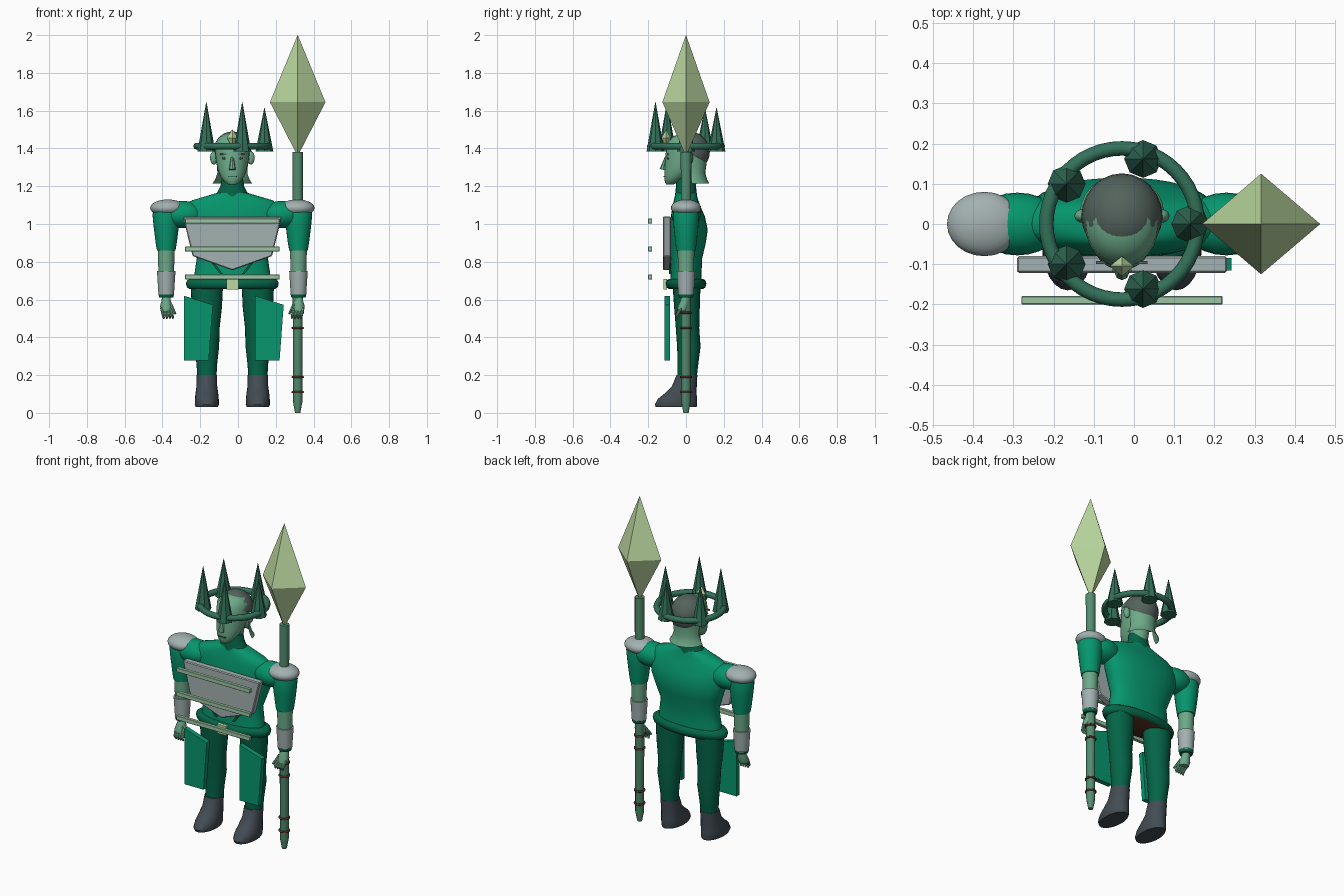
import bpy, bmesh, math
from mathutils import Vector, Matrix

if "Cube" in bpy.data.objects:
    bpy.data.objects.remove(bpy.data.objects["Cube"])

CX = -0.03  # centre line of the figure


def material(name, *srgb):
    m = bpy.data.materials.new(name)
    col = [(c / 255) ** 2.2 for c in srgb] + [1]
    m.use_nodes = True
    m.diffuse_color = col
    m.node_tree.nodes["Principled BSDF"].inputs["Base Color"].default_value = col
    return m


GREEN = material("cloth green", 14, 148, 108)
DARK = material("dark green", 12, 100, 72)
SKIN = material("green skin", 108, 168, 135)
TEAL = material("aged teal", 54, 112, 90)
SHAFT = material("shaft green", 84, 140, 112)
PALE = material("pale lime", 186, 215, 158)
BAR = material("bar green", 155, 195, 162)
GREY = material("armour grey", 162, 175, 175)
BOOT = material("boot slate", 68, 77, 84)
HAIR = material("hair grey", 84, 98, 92)


def finish(name, bm, mat, smooth=True):
    bmesh.ops.recalc_face_normals(bm, faces=bm.faces)
    me = bpy.data.meshes.new(name)
    bm.to_mesh(me)
    bm.free()
    ob = bpy.data.objects.new(name, me)
    bpy.context.collection.objects.link(ob)
    me.materials.append(mat)
    if smooth:
        bpy.ops.object.select_all(action="DESELECT")
        ob.select_set(True)
        bpy.context.view_layer.objects.active = ob
        bpy.ops.object.shade_smooth_by_angle(angle=math.radians(40))
    return ob


def loft(name, mat, rings, x=CX, n=24, power=1.0, keep_back=None, smooth=True):
    """Stack elliptical rings given as (z, centre y, half width, half depth)."""
    bm = bmesh.new()
    loops = []
    for z, cy, rx, ry in rings:
        loop = []
        for i in range(n):
            a = math.tau * i / n
            c, s = math.cos(a), math.sin(a)
            loop.append(bm.verts.new((x + rx * math.copysign(abs(c) ** power, c),
                                      cy + ry * math.copysign(abs(s) ** power, s), z)))
        loops.append(loop)
    for a, b in zip(loops, loops[1:]):
        for i in range(n):
            j = (i + 1) % n
            bm.faces.new((a[i], a[j], b[j], b[i]))
    if keep_back is None:
        bm.faces.new(loops[0])
        bm.faces.new(loops[-1])
    else:
        bmesh.ops.bisect_plane(bm, geom=bm.verts[:] + bm.edges[:] + bm.faces[:],
                               plane_co=(0, keep_back, 0), plane_no=(0, 1, 0), clear_inner=True)
    return finish(name, bm, mat, smooth)


def ball(name, mat, loc, size, cut=None):
    bm = bmesh.new()
    bmesh.ops.create_uvsphere(bm, u_segments=24, v_segments=14, radius=1)
    bmesh.ops.transform(bm, verts=bm.verts,
                        matrix=Matrix.Translation(loc) @ Matrix.Diagonal((*size, 1)))
    if cut:
        bmesh.ops.bisect_plane(bm, geom=bm.verts[:] + bm.edges[:] + bm.faces[:],
                               plane_co=cut[0], plane_no=cut[1], clear_inner=True)
    return finish(name, bm, mat)


def rod(name, mat, a, b, r1, r2, n=8):
    a, b = Vector(a), Vector(b)
    bm = bmesh.new()
    rot = (b - a).to_track_quat("Z", "Y").to_matrix().to_4x4()
    bmesh.ops.create_cone(bm, cap_ends=True, segments=n, radius1=r1, radius2=r2,
                          depth=(b - a).length, matrix=Matrix.Translation((a + b) / 2) @ rot)
    return finish(name, bm, mat)


def plate(name, mat, outline, y0, y1, bevel=0.0):
    """Extrude an (x, z) outline from y0 to y1."""
    bm = bmesh.new()
    face = bm.faces.new([bm.verts.new((x, y0, z)) for x, z in outline])
    out = bmesh.ops.extrude_face_region(bm, geom=[face])
    bmesh.ops.translate(bm, vec=(0, y1 - y0, 0),
                        verts=[v for v in out["geom"] if isinstance(v, bmesh.types.BMVert)])
    if bevel:
        bmesh.ops.bevel(bm, geom=bm.edges[:], offset=bevel, segments=1, affect="EDGES")
    return finish(name, bm, mat, False)


def box(name, mat, x, z, w, h, y0, y1, bevel=0.0):
    return plate(name, mat, [(x - w, z - h), (x + w, z - h), (x + w, z + h), (x - w, z + h)],
                 y0, y1, bevel)


def ring(name, mat, loc, major, minor, n=48):
    bpy.ops.mesh.primitive_torus_add(major_radius=major, minor_radius=minor, location=loc,
                                     major_segments=n, minor_segments=12)
    ob = bpy.context.object
    ob.name = name
    ob.data.materials.append(mat)
    bpy.ops.object.shade_smooth()
    return ob


# Torso, collar and belt
loft("torso", GREEN, [(.67, 0, .205, .085), (.74, 0, .2, .082), (.82, .003, .188, .083),
                      (.9, .01, .215, .095), (.97, .015, .24, .1), (1.04, .01, .255, .09),
                      (1.09, .003, .255, .075), (1.125, 0, .215, .065), (1.15, 0, .13, .058),
                      (1.165, 0, .08, .055)], n=40, power=.9)
loft("collar", DARK, [(1.14, 0, .095, .06), (1.17, 0, .078, .056), (1.2, 0, .063, .053),
                      (1.24, 0, .056, .05)])
belt = loft("belt", DARK, [(.655, 0, .225, .09), (.665, 0, .24, .103), (.685, 0, .246, .108),
                           (.7, 0, .24, .103), (.71, 0, .225, .09)], n=40)
BROWN = material("dark brown", 88, 50, 40)
belt.data.materials.append(BROWN)
for p in belt.data.polygons:
    if p.normal.z < -.95:
        p.material_index = 1
box("buckle", PALE, CX, .68, .032, .028, -.118, -.1)

# Chest armour, floating bars and hip plates
plate("chest_plate", GREY, [(CX - .262, 1.04), (CX - .21, .83), (CX, .755),
                            (CX + .21, .83), (CX + .262, 1.04)], -.122, -.08, .005)
for z in (1.015, .867, .72):
    box("chest_bar", BAR, CX, z, .25, .013, -.2, -.179, .002)
for x in (-.285, .09):
    plate("hip_plate", GREEN, [(x, .62), (x + .152, .572), (x + .13, .277), (x, .277)],
          -.115, -.085)

# Limbs, built once for each side
for s, side in ((-1, "right"), (1, "left")):
    lx, ax = CX + s * .135, CX + s * .35
    plate(side + "_waist_trim", DARK, [(CX + s * .115, .8), (CX + s * .1, .8),
                                       (CX + s * .05, .735), (CX + s * .065, .735)], -.09, -.081)
    loft(side + "_leg", DARK, [(.17, .005, .05, .05), (.25, .01, .054, .054),
                               (.35, .015, .065, .062), (.45, .008, .068, .062),
                               (.56, .005, .08, .068), (.68, .003, .086, .074)], lx)
    loft(side + "_boot", BOOT, [(.03, -.052, .058, .108), (.045, -.053, .064, .112),
                                (.075, -.045, .063, .103), (.105, -.027, .06, .083),
                                (.14, -.009, .055, .066), (.2, .005, .054, .055)], lx)
    ball(side + "_shoulder", GREEN, (CX + s * .26, 0, 1.05), (.11, .078, .072))
    loft(side + "_sleeve", GREEN, [(.86, 0, .049, .052), (.9, 0, .056, .056),
                                   (.98, 0, .066, .065), (1.05, 0, .073, .07),
                                   (1.1, 0, .06, .06)], ax)
    ball(side + "_shoulder_pad", GREY, (CX + s * .342, 0, 1.085), (.093, .08, .045))
    loft(side + "_forearm", SKIN, [(.7, 0, .04, .04), (.87, 0, .045, .045)], ax)
    loft(side + "_bracer", GREY, [(.625, 0, .041, .041), (.75, 0, .049, .049)], ax)
    loft(side + "_cuff", DARK, [(.61, 0, .037, .037), (.63, 0, .042, .042)], ax)
    # Hand with curled fingers
    loft(side + "_hand", SKIN, [(.54, -.02, .028, .026), (.565, -.013, .033, .03),
                                (.595, -.005, .024, .024), (.62, 0, .023, .023)], ax, 12)
    for i in range(4):
        fx = ax + s * (.024 - .016 * i)
        rod(side + "_finger", SKIN, (fx, -.025, .555), (fx - s * .008, -.05, .515), .009, .008)
        rod(side + "_fingertip", SKIN, (fx - s * .008, -.048, .52),
            (fx - s * .012, -.04, .5), .008, .005)
    rod(side + "_thumb", SKIN, (ax - s * .022, -.02, .575), (ax - s * .048, -.05, .525), .01, .006)

# Head
loft("neck", SKIN, [(1.2, .005, .05, .047), (1.32, .015, .06, .06)])
loft("head", SKIN, [(1.21, -.085, .022, .02), (1.222, -.077, .04, .035), (1.25, -.055, .062, .06),
                    (1.29, -.03, .078, .084), (1.33, -.01, .086, .1), (1.38, 0, .092, .107),
                    (1.43, .003, .09, .102), (1.465, .008, .065, .075), (1.48, .01, .03, .035)])
loft("nape", SKIN, [(1.215, .025, .105, .098), (1.235, .024, .092, .088), (1.27, .022, .08, .08),
                    (1.36, .02, .087, .095)], keep_back=.03)
ball("hair", HAIR, (CX, .018, 1.382), (.101, .108, .108), ((0, -.09, 1.44), (0, .5, .85)))
rod("nose", SKIN, (CX, -.105, 1.355), (CX, -.122, 1.287), .007, .018)
box("mouth", TEAL, CX, 1.252, .024, .003, -.119, -.11)
for s, side in ((-1, "right"), (1, "left")):
    ball(side + "_ear", SKIN, (CX + s * .098, .02, 1.35), (.02, .017, .035))
    ball(side + "_eye", HAIR, (CX + s * .038, -.095, 1.348), (.018, .005, .006))
    box(side + "_brow", HAIR, CX + s * .04, 1.37, .024, .004, -.1, -.092)
loft("brow_gem", PALE, [(1.41, -.105, .001, .001), (1.455, -.105, .03, .025),
                        (1.5, -.105, .001, .001)], n=4, smooth=False)

# Crown
ring("crown_band", TEAL, (CX, 0, 1.412), .188, .018)
for i in range(5):
    a = math.tau * i / 5
    x, y = CX + .17 * math.cos(a), .17 * math.sin(a)
    top = 1.645 if y < -.05 else 1.615
    rod("crown_spike", TEAL, (x, y, 1.385), (x, y, top), .047, .001)

# Spear
SX = .316
loft("spear_shaft", SHAFT, [(0, 0, .014, .014), (.06, 0, .025, .025), (1.38, 0, .028, .028)],
     SX, 12)
loft("spear_head", PALE, [(1.365, 0, .003, .003), (1.645, 0, .147, .125), (2, 0, .0005, .0005)],
     SX, 4, smooth=False)
for z in (.11, .19, .45, .53):
    ring("spear_binding", BROWN, (SX, 0, z), .027, .006, 20)
